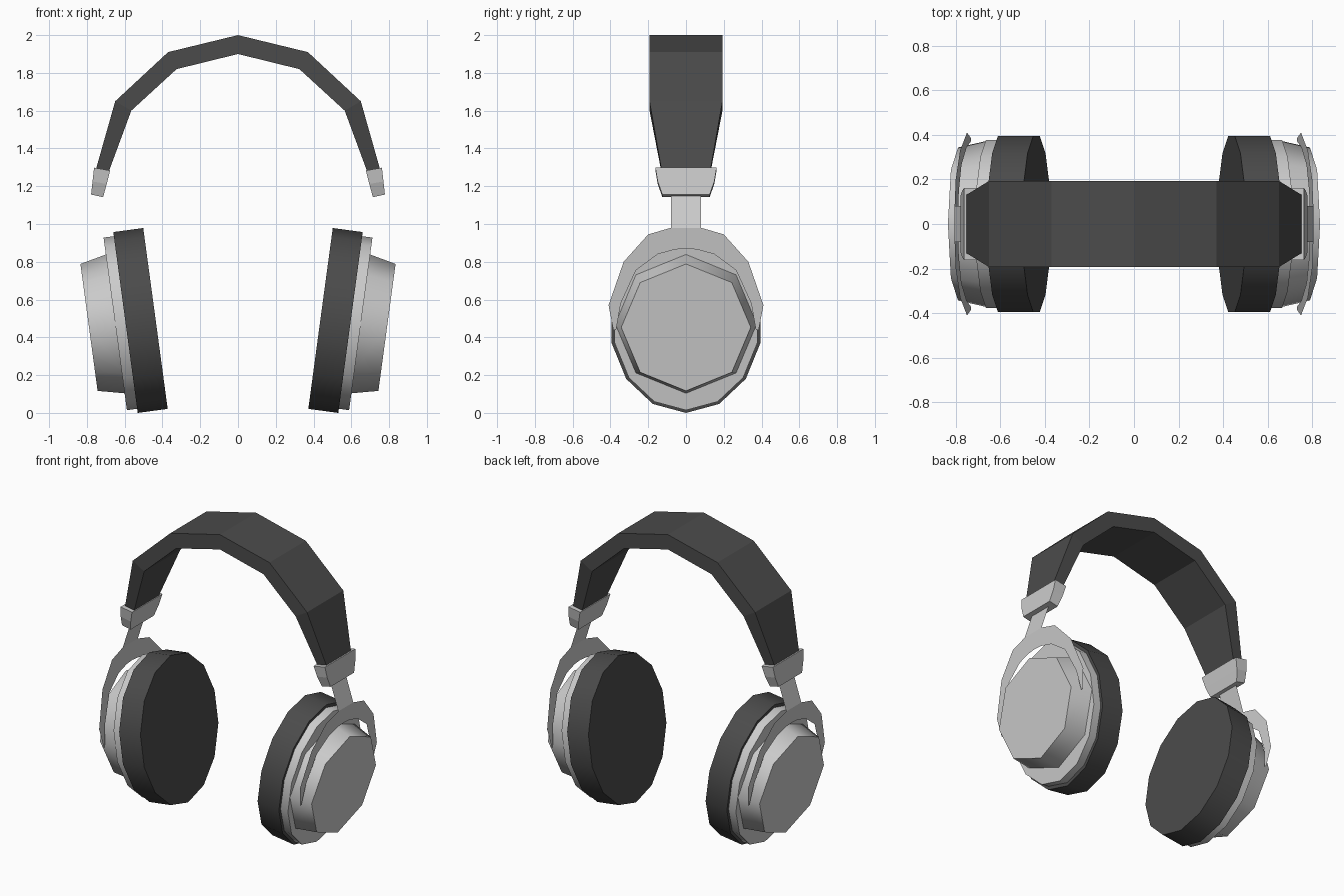
import bpy, bmesh, math
from mathutils import Vector

if "Cube" in bpy.data.objects:
    bpy.data.objects.remove(bpy.data.objects["Cube"])

TILT = math.radians(7.7)
OUT = Vector((math.cos(TILT), 0, -math.sin(TILT)))   # ear cup axis, pointing outwards
UP = Vector((math.sin(TILT), 0, math.cos(TILT)))     # in the plane of the cup
CUP = Vector((0.437, 0, 0.50))                       # centre of the ear-side face

dark = bpy.data.materials.new("dark_padding")
dark.diffuse_color = (0.07, 0.07, 0.07, 1)
dark.use_nodes = True
dark.node_tree.nodes["Principled BSDF"].inputs["Base Color"].default_value = dark.diffuse_color


def make(name, verts, faces, mat=None, mirror=True, sheet=False, smooth=None):
    me = bpy.data.meshes.new(name)
    me.from_pydata([tuple(v) for v in verts], [], faces)
    if not sheet:
        bm = bmesh.new()
        bm.from_mesh(me)
        bmesh.ops.recalc_face_normals(bm, faces=bm.faces)
        bm.to_mesh(me)
        bm.free()
    ob = bpy.data.objects.new(name, me)
    bpy.context.collection.objects.link(ob)
    if mat:
        me.materials.append(mat)
    if smooth:
        bpy.ops.object.select_all(action='DESELECT')
        ob.select_set(True)
        bpy.context.view_layer.objects.active = ob
        bpy.ops.object.shade_smooth_by_angle(angle=math.radians(smooth))
    if mirror:
        m = ob.modifiers.new("other_side", 'MIRROR')
        m.use_mirror_merge = False
    return ob


def loft(name, rings, **kw):
    """Skin a list of equal rings and cap both ends."""
    n = len(rings[0])
    verts = [v for r in rings for v in r]
    faces = [(i * n + j, i * n + (j + 1) % n, (i + 1) * n + (j + 1) % n, (i + 1) * n + j)
             for i in range(len(rings) - 1) for j in range(n)]
    last = (len(rings) - 1) * n
    faces += [tuple(range(n)), tuple(range(last, last + n))]
    return make(name, verts, faces, **kw)


def cup_ring(depth, ry, rv, n):
    return [CUP + OUT * depth + UP * rv * math.cos(a) + Vector((0, ry * math.sin(a), 0))
            for a in (2 * math.pi * i / n for i in range(n))]


def strip_ring(outer, inner, half):
    (xo, zo), (xi, zi) = outer, inner
    return [(xo, -half, zo), (xo, half, zo), (xi, half, zi), (xi, -half, zi)]


# Headband: tapered arch, outer and inner profile points from centre to end
arch = [((0, 2.0), (0, 1.90), 0.193), ((0.37, 1.91), (0.325, 1.82), 0.193),
        ((0.65, 1.65), (0.565, 1.60), 0.193), ((0.752, 1.29), (0.685, 1.275), 0.13)]
full = [((-o[0], o[1]), (-i[0], i[1]), h) for o, i, h in arch[:0:-1]] + arch
loft("headband", [strip_ring(*s) for s in full], mat=dark, mirror=False)

# Clamps at the ends of the headband
loft("band_clamp", [strip_ring((0.762, 1.298), (0.677, 1.283), 0.162),
                    strip_ring((0.77, 1.225), (0.695, 1.212), 0.15),
                    strip_ring((0.778, 1.156), (0.714, 1.142), 0.125)])

# Ear cups: cushion, backing plate and tapered outer shell
loft("ear_cushion", [cup_ring(0, 0.405, 0.483, 14), cup_ring(0.16, 0.405, 0.483, 14)],
     mat=dark, smooth=50)
loft("cup_plate", [cup_ring(0.15, 0.387, 0.461, 14), cup_ring(0.215, 0.387, 0.461, 14)],
     smooth=50)
loft("cup_shell", [cup_ring(0.205, 0.377, 0.373, 8), cup_ring(0.355, 0.343, 0.339, 8)],
     smooth=50)

# Yoke: thin tilted sheet arching over the shell
outer = [(0, 0.98), (0.08, 0.98), (0.20, 0.945), (0.33, 0.80), (0.41, 0.57), (0.385, 0.44)]
inner = [(0, 0.87), (0.06, 0.865), (0.15, 0.84), (0.265, 0.755), (0.345, 0.58), (0.37, 0.44)]
outer = [(-y, z) for y, z in outer[:0:-1]] + outer
inner = [(-y, z) for y, z in inner[:0:-1]] + inner
k = len(outer)
make("yoke", [(0.804 + math.tan(TILT) * (z - 0.98), y, z) for y, z in outer + inner],
     [(i, k + i, k + i + 1, i + 1) for i in range(k - 1)], sheet=True)

# Stem: thin strip joining the yoke to the clamp
make("yoke_stem", [(0.804, -0.08, 0.98), (0.804, 0.08, 0.98),
                   (0.745, 0.08, 1.16), (0.745, -0.08, 1.16)], [(0, 1, 2, 3)], sheet=True)
